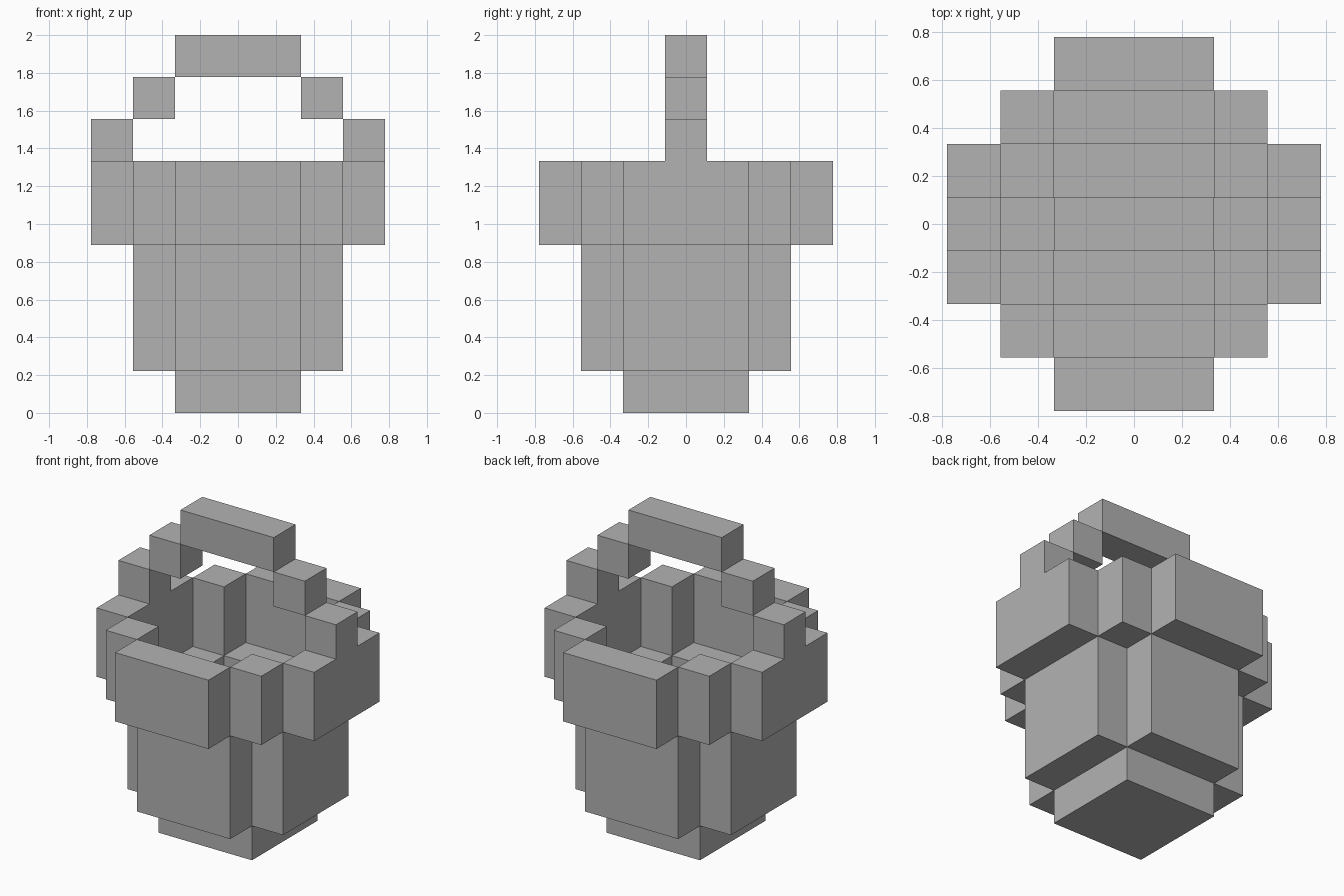
import bpy
import bmesh
from mathutils import Matrix, Vector

U = 2 / 9  # edge length of one block

cube = bpy.data.objects.get("Cube")
if cube:
    bpy.data.objects.remove(cube, do_unlink=True)

GREY = (0.448, 0.448, 0.448, 1)
grey = bpy.data.materials.new("plain grey")
grey.use_nodes = True
grey.diffuse_color = GREY
grey.node_tree.nodes["Principled BSDF"].inputs["Base Color"].default_value = GREY


def add_object(name, bm):
    bmesh.ops.recalc_face_normals(bm, faces=bm.faces[:])
    mesh = bpy.data.meshes.new(name)
    bm.to_mesh(mesh)
    bm.free()
    mesh.materials.append(grey)
    obj = bpy.data.objects.new(name, mesh)
    bpy.context.collection.objects.link(obj)
    return obj


def box(name, centre, size):
    """Box with centre and size given in blocks."""
    bm = bmesh.new()
    bmesh.ops.create_cube(bm, size=1)
    matrix = Matrix.Translation(Vector(centre) * U) @ Matrix.Diagonal((*(s * U for s in size), 1))
    bmesh.ops.transform(bm, matrix=matrix, verts=bm.verts)
    return add_object(name, bm)


def rim_side(name, sign):
    """Side of the rim with the handle foot rising from it, as one extruded profile."""
    half = [(1.5, 4), (1.5, 6), (0.5, 6), (0.5, 7)]
    profile = half + [(-y, z) for y, z in reversed(half)]
    bm = bmesh.new()
    face = bm.faces.new([bm.verts.new((sign * 2.5 * U, y * U, z * U)) for y, z in profile])
    result = bmesh.ops.extrude_face_region(bm, geom=[face], use_keep_orig=True)
    moved = [v for v in result["geom"] if isinstance(v, bmesh.types.BMVert)]
    bmesh.ops.translate(bm, verts=moved, vec=(sign * U, 0, 0))
    return add_object(name, bm)


# Base slab, which is also the floor inside
box("base", (0, 0, 0.5), (3, 3, 1))

# Walls and rim, open in the middle
for side, s in (("left", 1), ("right", -1)):
    box(side + "_wall", (s * 2, 0, 2.5), (1, 3, 3))
    rim_side(side + "_rim_and_handle_foot", s)
    box(side + "_handle_step", (s * 2, 0, 7.5), (1, 1, 1))

for end, s in (("front", -1), ("back", 1)):
    box(end + "_wall", (0, s * 2, 2.5), (3, 1, 3))
    box(end + "_rim", (0, s * 3, 5), (3, 1, 2))
    for side, t in (("left", 1), ("right", -1)):
        box(end + "_" + side + "_rim_corner", (t * 2, s * 2, 5), (1, 1, 2))

# Grip across the top of the handle
box("handle_grip", (0, 0, 8.5), (3, 1, 1))
